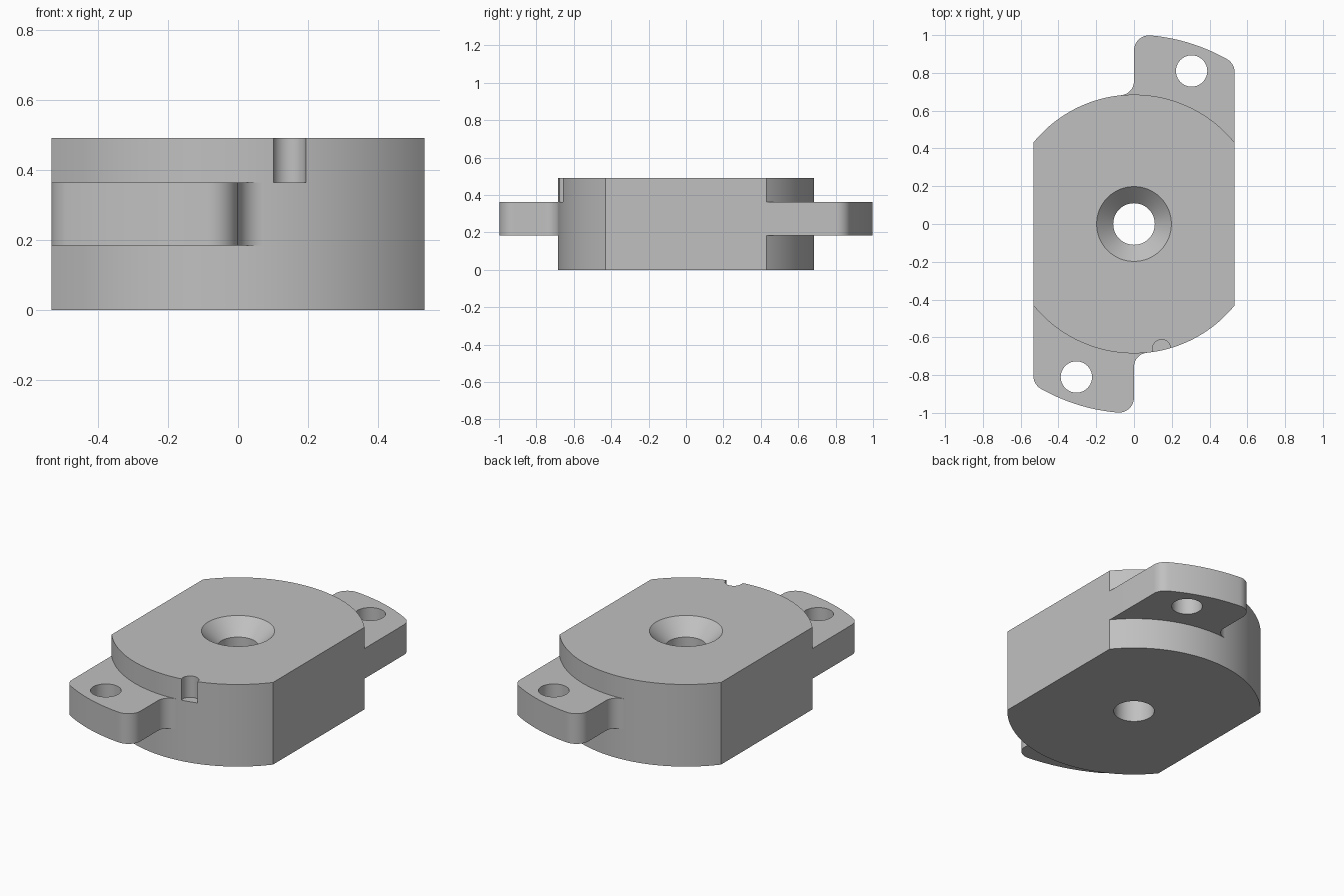
import bpy, bmesh
from math import sin, cos, pi, sqrt, atan2, acos

cube = bpy.data.objects.get("Cube")
if cube:
    bpy.data.objects.remove(cube, do_unlink=True)

HEIGHT, EAR_LOW, EAR_TOP = 0.49, 0.183, 0.363
BODY_R, FLAT_X, EAR_R = 0.685, 0.533, 1.002
FILLET, CORNER = 0.075, 0.08

metal = bpy.data.materials.new("plain grey")
metal.use_nodes = True
grey = (0.53, 0.53, 0.53, 1)
metal.diffuse_color = grey
metal.node_tree.nodes["Principled BSDF"].inputs["Base Color"].default_value = grey


def arc(cx, cy, r, start, end, steps):
    angles = [start + (end - start) * i / steps for i in range(steps + 1)]
    return [(cx + r * cos(a), cy + r * sin(a)) for a in angles]


def solid(name, rings):
    """Loft matching outlines, given as (points, z), into a closed solid."""
    bm = bmesh.new()
    loops = [[bm.verts.new((x, y, z)) for x, y in pts] for pts, z in rings]
    for low, high in zip(loops, loops[1:]):
        for i in range(len(low)):
            j = (i + 1) % len(low)
            bm.faces.new((low[i], low[j], high[j], high[i]))
    bm.faces.new(loops[0][::-1])
    bm.faces.new(loops[-1])
    bmesh.ops.recalc_face_normals(bm, faces=bm.faces[:])
    mesh = bpy.data.meshes.new(name)
    bm.to_mesh(mesh)
    bm.free()
    mesh.materials.append(metal)
    obj = bpy.data.objects.new(name, mesh)
    bpy.context.collection.objects.link(obj)
    return obj


def circle(cx, cy, r, steps=64):
    return arc(cx, cy, r, 0, 2 * pi, steps)[:-1]


def combine(target, tool, operation):
    bpy.ops.object.select_all(action="DESELECT")
    bpy.context.view_layer.objects.active = target
    target.select_set(True)
    mod = target.modifiers.new(operation.lower(), "BOOLEAN")
    mod.operation, mod.object, mod.solver = operation, tool, "EXACT"
    bpy.ops.object.modifier_apply(modifier=mod.name)
    bpy.data.objects.remove(tool, do_unlink=True)


# Round body with two flat sides
corner = acos(FLAT_X / BODY_R)
outline = (arc(0, 0, BODY_R, corner, pi - corner, 64)
           + arc(0, 0, BODY_R, pi + corner, 2 * pi - corner, 64))
body = solid("mount_body", [(outline, 0), (outline, HEIGHT)])

# Ear outline: rounded outer corners and a concave fillet into the body
right_x = FLAT_X - CORNER
right_y = sqrt((EAR_R - CORNER) ** 2 - right_x ** 2)
left_y = sqrt((EAR_R - CORNER) ** 2 - CORNER ** 2)
fillet_y = sqrt((BODY_R + FILLET) ** 2 - FILLET ** 2)
right_a, left_a = atan2(right_y, right_x), atan2(left_y, CORNER)
ear_outline = [(FLAT_X, BODY_R * sin(corner))]
ear_outline += arc(right_x, right_y, CORNER, 0, right_a, 10)
ear_outline += arc(0, 0, EAR_R, right_a, left_a, 24)[1:-1]
ear_outline += arc(CORNER, left_y, CORNER, left_a, pi, 12)
ear_outline += arc(-FILLET, fillet_y, FILLET, 0, -atan2(fillet_y, FILLET), 14)
ear_outline += [(-FILLET, 0.6), (0.3, 0.45)]

# Two ears, half a turn apart, each with a screw hole
for side in (1, -1):
    pts = [(side * x, side * y) for x, y in ear_outline]
    ear = solid("ear", [(pts, EAR_LOW), (pts, EAR_TOP)])
    hole = circle(side * 0.305, side * 0.81, 0.083, 48)
    combine(ear, solid("ear_hole", [(hole, 0), (hole, HEIGHT)]), "DIFFERENCE")
    combine(body, ear, "UNION")

# Countersunk centre hole
bore, sink = circle(0, 0, 0.11), circle(0, 0, 0.21)
combine(body, solid("centre_hole", [(bore, -0.1), (bore, HEIGHT - 0.088),
                                    (sink, HEIGHT + 0.012)]), "DIFFERENCE")

# Small round notch in the front rim
notch = circle(0.146, -0.66, 0.048, 40)
combine(body, solid("notch", [(notch, EAR_TOP), (notch, HEIGHT + 0.1)]), "DIFFERENCE")

bpy.ops.object.shade_smooth_by_angle(angle=pi / 6)
